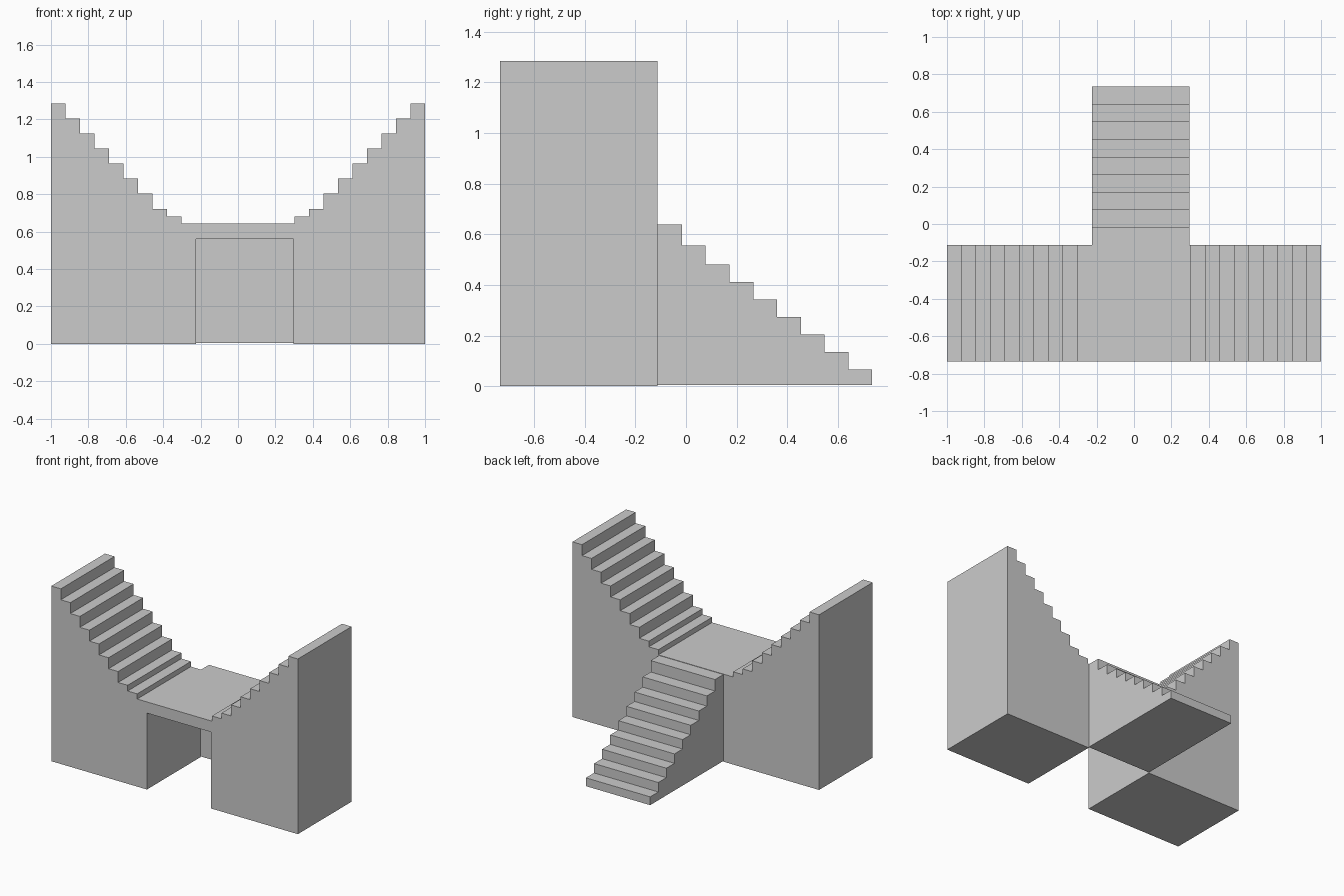
import bpy
import bmesh
from mathutils import Vector

if "Cube" in bpy.data.objects:
    bpy.data.objects.remove(bpy.data.objects["Cube"])


def extrude_profile(name, points, to_3d, offset):
    """Make a solid by sweeping a flat outline along an offset."""
    bm = bmesh.new()
    face = bm.faces.new([bm.verts.new(to_3d(a, b)) for a, b in points])
    swept = bmesh.ops.extrude_face_region(bm, geom=[face], use_keep_orig=True)
    verts = [v for v in swept["geom"] if isinstance(v, bmesh.types.BMVert)]
    bmesh.ops.translate(bm, verts=verts, vec=Vector(offset))
    bmesh.ops.recalc_face_normals(bm, faces=bm.faces)
    mesh = bpy.data.meshes.new(name)
    bm.to_mesh(mesh)
    bm.free()
    obj = bpy.data.objects.new(name, mesh)
    bpy.context.collection.objects.link(obj)
    return obj


def steps(edges, heights):
    """Stair outline: one tread per height, between consecutive edges."""
    outline = []
    for start, end, h in zip(edges, edges[1:], heights):
        outline += [(start, h), (end, h)]
    return outline


FRONT, MIDDLE, BACK = -0.735, -0.113, 0.735
OPEN_L, OPEN_R = -0.224, 0.297
LANDING, CEILING = 0.642, 0.56

# Two mirrored flights joined by the landing, with a passage underneath
side_edges = [0.303 + (1 - 0.303) * i / 9 for i in range(10)]
side_heights = [0.68] + [0.722 + 0.0803 * i for i in range(8)]
right = steps(side_edges, side_heights)
left = [(-x, z) for x, z in reversed(right)]
outline = ([(-1, 0)] + left + [(-side_edges[0], LANDING), (side_edges[0], LANDING)]
           + right + [(1, 0), (OPEN_R, 0), (OPEN_R, CEILING),
                      (OPEN_L, CEILING), (OPEN_L, 0)])
extrude_profile("side_flights_and_landing", outline,
                lambda x, z: (x, FRONT, z), (0, MIDDLE - FRONT, 0))

# Rear flight going down from the landing
rear_edges = [MIDDLE] + [-0.016 + (BACK + 0.016) * i / 8 for i in range(9)]
rear_heights = [LANDING - 0.003, 0.555] + [0.48 - 0.069 * i for i in range(7)]
rear = [(MIDDLE, 0.005)] + steps(rear_edges, rear_heights) + [(BACK, 0.005)]
extrude_profile("rear_flight", rear,
                lambda y, z: (OPEN_L, y, z), (OPEN_R - OPEN_L, 0, 0))
